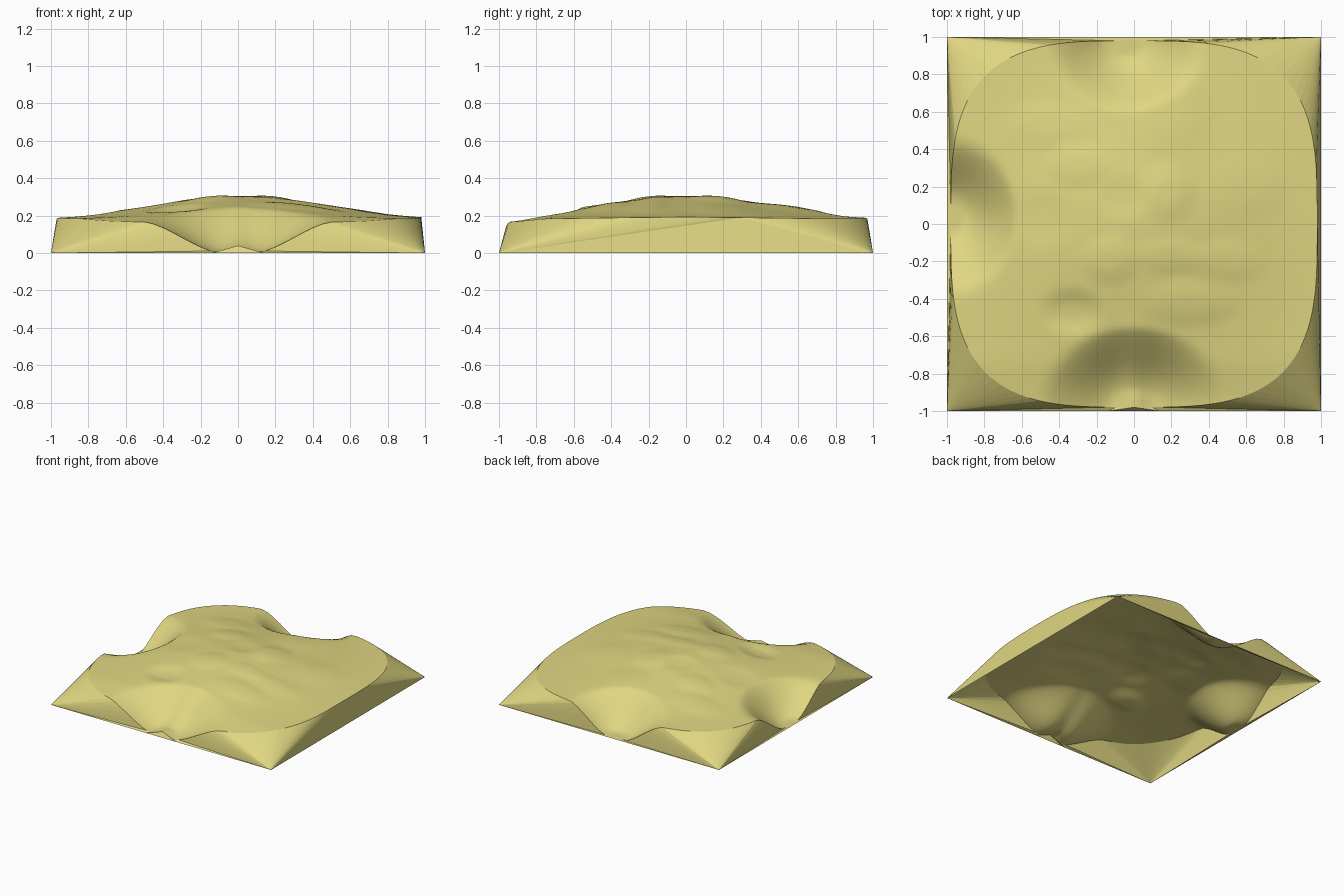
import bpy
import bmesh
import math

cube = bpy.data.objects.get("Cube")
if cube:
    bpy.data.objects.remove(cube, do_unlink=True)

SEGMENTS, RINGS = 128, 56

# One sandy colour for the whole terrain
sand = bpy.data.materials.new("pale_sand")
sand.use_nodes = True
SAND_COLOUR = (0.74, 0.67, 0.22, 1)
sand.diffuse_color = SAND_COLOUR
sand.node_tree.nodes["Principled BSDF"].inputs["Base Color"].default_value = SAND_COLOUR


def smoothstep(a, b, value):
    t = min(max((value - a) / (b - a), 0), 1)
    return t * t * (3 - 2 * t)


def valley(along, inward, width, reach):
    """0 at the valley floor by the rim, 1 on the untouched dome."""
    s = math.hypot(along / width, inward / reach)
    return 0.35 * min(max((s - 0.24) / 0.76, 0), 1) + 0.65 * smoothstep(0.18, 1.08, s)


# Gentle mounds and hollows: x, y, radius x, radius y, height
RELIEF = [
    (-0.33, -0.47, 0.17, 0.13, -0.02),
    (-0.3, 0.32, 0.18, 0.13, 0.012),
    (0.18, 0.17, 0.16, 0.17, 0.012),
    (-0.13, -0.19, 0.17, 0.14, 0.011),
    (0.2, -0.17, 0.22, 0.1, 0.007),
    (-0.05, 0.14, 0.14, 0.12, -0.008),
    (0.18, 0.62, 0.27, 0.27, 0.014),
    (0.5, -0.2, 0.24, 0.12, 0.008),
    (-0.48, 0.02, 0.18, 0.15, -0.008),
    (0.3, -0.42, 0.28, 0.13, 0.01),
    (-0.45, 0.53, 0.27, 0.14, 0.009),
    (0.6, 0.2, 0.24, 0.2, 0.007),
]


def height(x, y):
    z = 0.177 + 0.128 * math.exp(-(x * x + y * y) / 0.45)
    for cx, cy, rx, ry, h in RELIEF:
        s = math.hypot((x - cx) / rx, (y - cy) / ry)
        z += h * (1 - smoothstep(0.25, 1.15, s))
    # The ground sinks a little towards the front rim
    z -= 0.022 * smoothstep(0.7, 1, -y)
    # Valleys open at the front, back and right-hand rims
    front = valley(x, y + 0.98, 0.48, 0.42)
    back = valley(x + 0.04, 0.98 - y, 0.4, 0.37)
    side = valley(y - 0.04, x + 0.98, 0.4, 0.35)
    z *= front * back * side
    # Small spur dividing the front valley
    z += 0.04 * math.exp(-(x / 0.07) ** 2 - ((y + 0.98) / 0.3) ** 2)
    return max(z, 0.002)


# Domed ground, built as rings that fit a square with rounded corners
bm = bmesh.new()
centre = bm.verts.new((0, 0, height(0, 0)))
rings = []
for r in range(1, RINGS + 1):
    ring = []
    for i in range(SEGMENTS):
        angle = math.tau * i / SEGMENTS
        c, s = math.cos(angle), math.sin(angle)
        edge = 0.98 / (abs(c) ** 3.3 + abs(s) ** 3.3) ** (1 / 3.3)
        x, y = c * edge * r / RINGS, s * edge * r / RINGS
        ring.append(bm.verts.new((x, y, height(x, y))))
    rings.append(ring)

for i in range(SEGMENTS):
    j = (i + 1) % SEGMENTS
    bm.faces.new((centre, rings[0][i], rings[0][j]))
    for inner, outer in zip(rings, rings[1:]):
        bm.faces.new((inner[i], outer[i], outer[j], inner[j]))
for face in bm.faces:
    face.smooth = True

# Skirt: flat fans from the rim to ground points (x, y, first rim step)
GROUND = [(1, 1, 6), (-1, 1, 34), (-1, -1, 64), (-0.14, -1, 93), (0.14, -1, 96), (1, -1, 99)]
rim = rings[-1]
feet = [bm.verts.new((x, y, 0)) for x, y, start in GROUND]
skirt = []
for k, (x, y, start) in enumerate(GROUND):
    end = GROUND[(k + 1) % len(GROUND)][2]
    if end < start:
        end += SEGMENTS
    skirt.append(bm.faces.new((feet[k - 1], feet[k], rim[start])))
    for i in range(start, end):
        skirt.append(bm.faces.new((rim[i % SEGMENTS], feet[k], rim[(i + 1) % SEGMENTS])))

# Keep the skirt creases crisp against the soft ground
for face in skirt:
    for edge in face.edges:
        edge.smooth = False

mesh = bpy.data.meshes.new("terrain")
bm.to_mesh(mesh)
bm.free()
mesh.materials.append(sand)
terrain = bpy.data.objects.new("terrain", mesh)
bpy.context.collection.objects.link(terrain)
